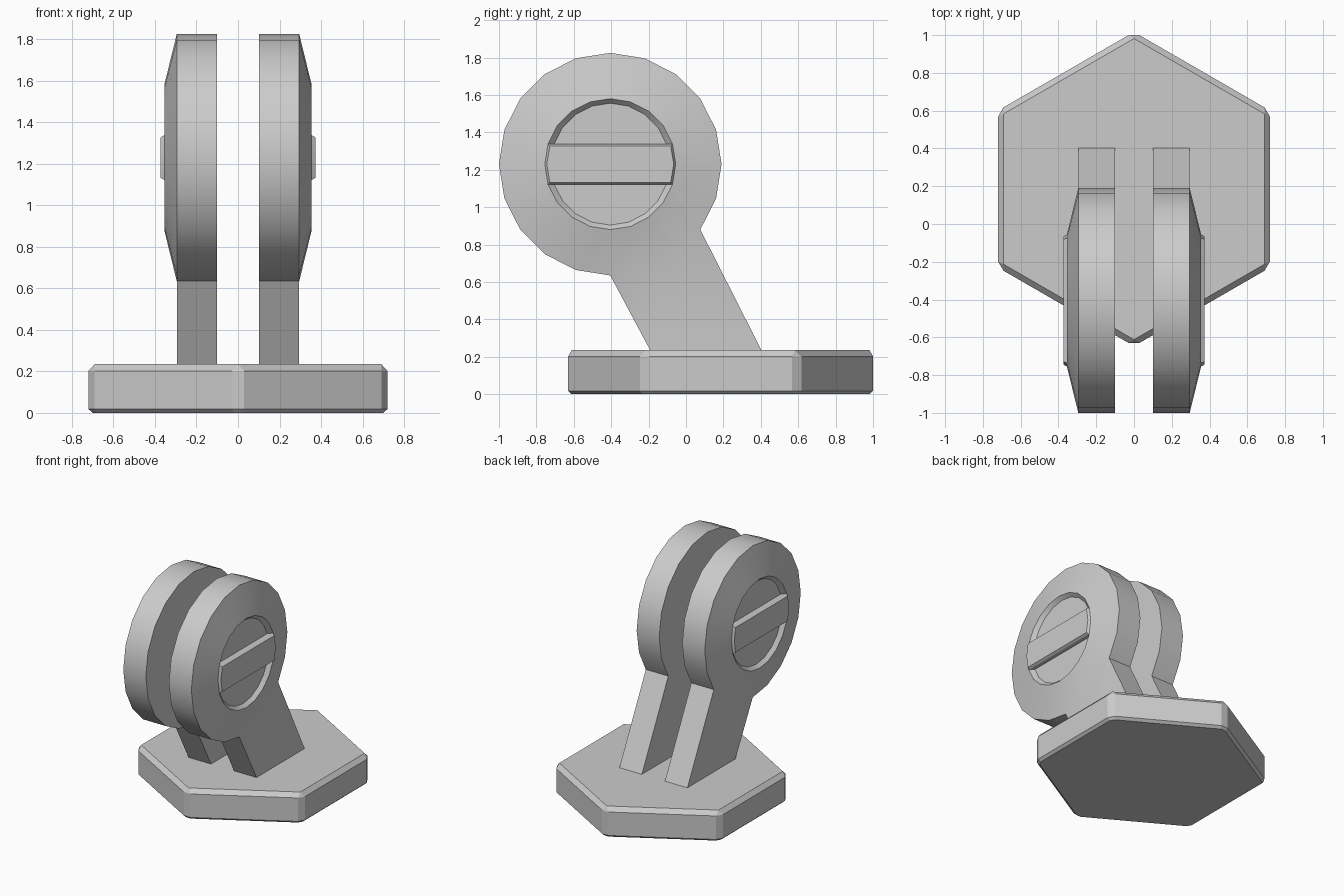
import bpy, bmesh
from math import sin, cos, radians, tan

if "Cube" in bpy.data.objects:
    bpy.data.objects.remove(bpy.data.objects["Cube"])


def make_object(name, bm):
    bmesh.ops.recalc_face_normals(bm, faces=bm.faces)
    mesh = bpy.data.meshes.new(name)
    bm.to_mesh(mesh)
    bm.free()
    obj = bpy.data.objects.new(name, mesh)
    bpy.context.collection.objects.link(obj)
    return obj


def band(bm, a, b, skip=()):
    """Quads between two closed loops of equal length."""
    n = len(a)
    for i in range(n):
        if i not in skip:
            j = (i + 1) % n
            bm.faces.new((a[i], a[j], b[j], b[i]))


# Hexagonal base plate with chamfered corners and edges
BASE_Y = 0.185


def cut_hexagon(bm, apothem, cut, z):
    """Hexagon with each corner cut into two points."""
    half = apothem * tan(radians(30)) - cut
    verts = []
    for i in range(6):
        a = radians(60 * i)
        for t in (-half, half):
            verts.append(bm.verts.new((apothem * cos(a) - t * sin(a),
                                       BASE_Y + apothem * sin(a) + t * cos(a), z)))
    return verts


bm = bmesh.new()
rings = [cut_hexagon(bm, ap, cut, z) for ap, cut, z in
         ((0.70, 0.022, 0), (0.72, 0.033, 0.018), (0.72, 0.033, 0.202), (0.69, 0, 0.235))]
for lower, upper in zip(rings, rings[1:]):
    band(bm, lower, upper)
bm.faces.new(rings[0])
bm.faces.new(rings[-1])
bmesh.ops.remove_doubles(bm, verts=bm.verts, dist=0.0005)
make_object("base_plate", bm)

# Hinge cheek: disc, leaning leg and slotted cap, mirrored to the other side
SIDES, CY, CZ = 20, -0.405, 1.23
X_IN, X_OUT, X_CAP = 0.10, 0.295, 0.355
bm = bmesh.new()


def circle(r, x):
    return [bm.verts.new((x, CY + r * cos(radians(18 * i)), CZ + r * sin(radians(18 * i))))
            for i in range(SIDES)]


inner, outer, cap = circle(0.595, X_IN), circle(0.595, X_OUT), circle(0.35, X_CAP)
band(bm, inner, outer, skip=(15, 16, 17))
band(bm, outer, cap)
bm.faces.new(inner)

# Leg growing out of three rim sides of the disc
feet = [[bm.verts.new((x, y, 0.232)) for y in (-0.19, 0.405)] for x in (X_IN, X_OUT)]
for rim, foot in zip((inner, outer), feet):
    bm.faces.new(rim[15:19] + [foot[1], foot[0]])
bm.faces.new((inner[15], outer[15], feet[1][0], feet[0][0]))
bm.faces.new((inner[18], outer[18], feet[1][1], feet[0][1]))
bm.faces.new((feet[0][0], feet[0][1], feet[1][1], feet[1][0]))

# Two sunken half-moons in the cap
chord = 0.35 * sin(radians(18))
for first, sign in ((1, 1), (11, -1)):
    edge = cap[first:first + 9]
    mid = CZ + sign * chord
    floor = [bm.verts.new((X_CAP - 0.028, CY + (v.co.y - CY) * 0.9, mid + (v.co.z - mid) * 0.9))
             for v in edge]
    band(bm, edge, floor)
    bm.faces.new(floor)

# Raised bar between the half-moons
edge = [cap[i] for i in (19, 0, 1, 9, 10, 11)]
top = [bm.verts.new((0.373, CY + (v.co.y - CY) * 0.97, CZ + (v.co.z - CZ) * 0.9)) for v in edge]
band(bm, edge, top)
bm.faces.new(top)

cheek = make_object("hinge_cheeks", bm)
cheek.modifiers.new("mirror", 'MIRROR').use_axis = (True, False, False)
bpy.context.view_layer.objects.active = cheek
cheek.select_set(True)
bpy.ops.object.shade_smooth_by_angle(angle=radians(30))
